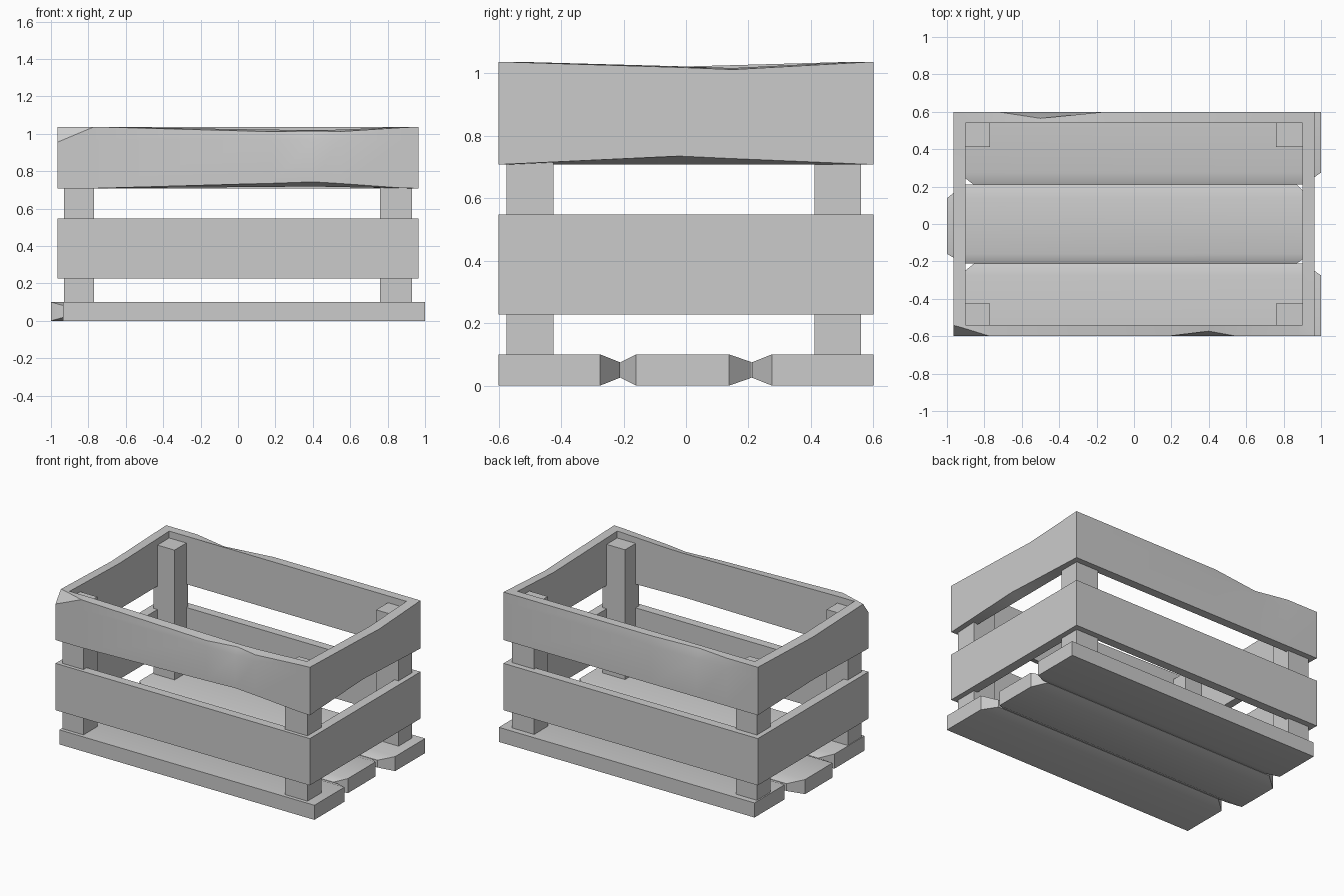
import bpy, bmesh
from math import radians
from mathutils import Vector

if "Cube" in bpy.data.objects:
    bpy.data.objects.remove(bpy.data.objects["Cube"])


def finish(name, bm, smooth=False):
    bmesh.ops.recalc_face_normals(bm, faces=bm.faces[:])
    me = bpy.data.meshes.new(name)
    bm.to_mesh(me)
    bm.free()
    ob = bpy.data.objects.new(name, me)
    bpy.context.collection.objects.link(ob)
    if smooth:
        bpy.ops.object.select_all(action='DESELECT')
        ob.select_set(True)
        bpy.context.view_layer.objects.active = ob
        bpy.ops.object.shade_smooth_by_angle(angle=radians(30))
    return ob


def hull(name, pts, smooth=False):
    bm = bmesh.new()
    for p in pts:
        bm.verts.new(p)
    bmesh.ops.convex_hull(bm, input=bm.verts[:])
    bmesh.ops.dissolve_limit(bm, angle_limit=radians(1), verts=bm.verts[:], edges=bm.edges[:])
    return finish(name, bm, smooth)


def box(name, x0, x1, y0, y1, z0, z1):
    hull(name, [(x, y, z) for x in (x0, x1) for y in (y0, y1) for z in (z0, z1)])


def ring(name, stations, zb, zm, zt, cut=None):
    """Closed slat frame. Each station: outer xy, inner xy, optional offsets
    (outer bottom z, outer top z, outer top inward y, inner bottom z, inner top z)."""
    bm = bmesh.new()
    rows = []
    for (ox, oy), (ix, iy), off in stations:
        ob, ot, dy, ib, it = off or (0, 0, 0, 0, 0)
        rows.append([bm.verts.new(p) for p in (
            (ox, oy, zb + ob), (ox, oy, zm), (ox, oy + dy, zt + ot),
            (ix, iy, zt + it), (ix, iy, zb + ib))])
    n = len(rows)
    for i in range(n):
        a, b = rows[i], rows[(i + 1) % n]
        for j in range(5):
            k = (j + 1) % 5
            bm.faces.new((a[j], b[j], b[k], a[k]))
    if cut:
        co, no = cut
        bmesh.ops.bisect_plane(bm, geom=bm.verts[:] + bm.edges[:] + bm.faces[:],
                               plane_co=co, plane_no=no, clear_outer=True)
        bmesh.ops.holes_fill(bm, edges=[e for e in bm.edges if e.is_boundary], sides=0)
    return finish(name, bm, True)


X, Y, IX, IY = 0.965, 0.6, 0.9, 0.54

# floor planks with bevelled long edges and clipped end corners
for name, s, xl, xr in (("front_floor_plank", -1, -0.935, 1.0), ("back_floor_plank", 1, -0.94, 1.0)):
    pts = [(x, s * y, z) for x in (xl, xr) for y in (0.6, 0.275) for z in (0, 0.1)]
    pts += [(x, s * 0.212, z) for x in (xl + 0.08, xr - 0.09) for z in (0.025, 0.075)]
    hull(name, pts, True)
pts = [(x, y, z) for x in (-1, 0.945) for y in (-0.16, 0.138) for z in (0, 0.1)]
pts += [(x, y, z) for x in (-0.91, 0.87) for y in (-0.21, 0.21) for z in (0.025, 0.075)]
hull("middle_floor_plank", pts, True)

# corner posts
for sx, x0, x1 in (("left", -0.93, -0.77), ("right", 0.76, 0.93)):
    for sy, y0, y1 in (("front", -0.575, -0.425), ("back", 0.412, 0.56)):
        box(f"{sy}_{sx}_post", x0, x1, y0, y1, 0.09, 0.99)

# plain lower slat frame
corners = [((sx * X, sy * Y), (sx * IX, sy * IY), None)
           for sx, sy in ((-1, -1), (1, -1), (1, 1), (-1, 1))]
ring("lower_slat_frame", corners, 0.227, 0.4, 0.548)


# worn upper slat frame
def front(x, off=None):
    return ((x, -Y), (x, -IY), off)


def back(x, off=None):
    return ((x, Y), (x, IY), off)


worn = [
    corners[0],
    front(-0.77),
    front(0.18, (0.027, -0.026, 0, 0.008, -0.015)),
    front(0.4, (0.035, -0.022, 0.027, 0.01, -0.018)),
    front(0.55, (0.026, -0.025, 0, 0.007, -0.015)),
    front(0.88, (0.002, -0.004, 0, 0, 0)),
    corners[1],
    ((X, -0.02), (IX, -0.02), (0.027, -0.018, 0, 0, -0.015)),
    ((X, 0.15), (IX, 0.15), (0.019, -0.025, 0, 0, -0.02)),
    corners[2],
    back(-0.15), back(-0.5, (0, -0.008, -0.035, 0, 0)), back(-0.73),
    corners[3],
    ((-X, 0.0), (-IX, 0.0), (0.015, -0.02, 0, 0, -0.015)),
]
# plane that chips off the front left top corner
chip = (Vector((-X, -Y, 0.955)), Vector((-1 / 0.195, -1 / 0.06, 1 / 0.082)))
ring("upper_slat_frame", worn, 0.708, 0.97, 1.037, chip)
